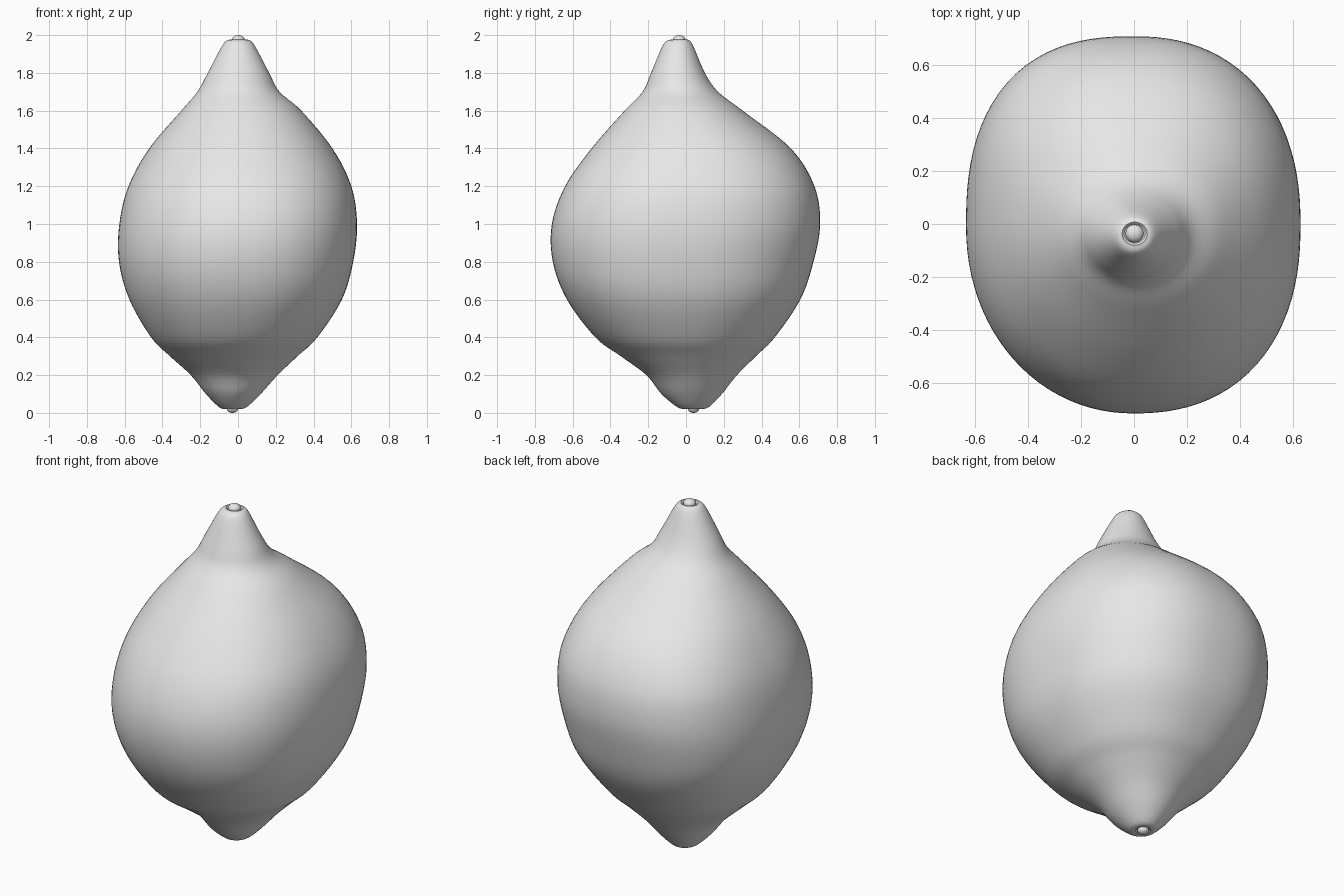
import bpy, bmesh, math

if "Cube" in bpy.data.objects:
    bpy.data.objects.remove(bpy.data.objects["Cube"], do_unlink=True)

grey = bpy.data.materials.new("plain_grey")
grey.use_nodes = True
colour = (0.8, 0.8, 0.8, 1)
grey.diffuse_color = colour
grey.node_tree.nodes["Principled BSDF"].inputs["Base Color"].default_value = colour

# Body sections: height, left and right x, front and back y
SECTIONS = [
    (0.022, -0.07, 0.01, 0.00, 0.08),
    (0.03, -0.10, 0.045, -0.045, 0.12),
    (0.10, -0.17, 0.12, -0.13, 0.19),
    (0.20, -0.25, 0.21, -0.21, 0.27),
    (0.30, -0.36, 0.315, -0.345, 0.37),
    (0.40, -0.46, 0.42, -0.48, 0.47),
    (0.60, -0.575, 0.55, -0.63, 0.605),
    (0.80, -0.63, 0.61, -0.705, 0.675),
    (1.00, -0.628, 0.63, -0.71, 0.71),
    (1.20, -0.58, 0.60, -0.64, 0.68),
    (1.40, -0.47, 0.50, -0.50, 0.555),
    (1.60, -0.30, 0.335, -0.325, 0.30),
    (1.70, -0.215, 0.22, -0.23, 0.17),
    (1.80, -0.16, 0.165, -0.185, 0.10),
    (1.95, -0.08, 0.085, -0.12, 0.035),
    (1.977, -0.045, 0.05, -0.08, 0.007),
]
STEPS, SIDES = 6, 96
# Squareness of each quarter: back left, back right, front right, front left
SQUARENESS = (2.25, 2.5, 2.05, 2.3)


def spline(a, b, c, d, t):
    return b + 0.5 * t * (c - a + t * (2 * a - 5 * b + 4 * c - d + t * (3 * (b - c) + d - a)))


def smooth_sections(rows):
    padded = [rows[0]] + rows + [rows[-1]]
    for i in range(len(rows) - 1):
        for s in range(STEPS):
            yield [spline(*v, s / STEPS) for v in zip(*padded[i:i + 4])]
    yield rows[-1]


def ring(bm, z, x0, x1, y0, y1):
    cx, cy = (x0 + x1) / 2, (y0 + y1) / 2
    rx, ry = (x1 - x0) / 2, (y1 - y0) / 2
    fullness = min(1, rx / 0.6) ** 2
    verts = []
    for k in range(SIDES):
        a = 2 * math.pi * k / SIDES
        n = 2 + (SQUARENESS[k * 4 // SIDES] - 2) * fullness
        c, s = math.cos(a), math.sin(a)
        r = (abs(c) ** n + abs(s) ** n) ** (-1 / n)
        verts.append(bm.verts.new((cx + rx * r * c, cy + ry * r * s, z)))
    return verts


def finish(bm, name, angle):
    bmesh.ops.recalc_face_normals(bm, faces=bm.faces)
    mesh = bpy.data.meshes.new(name)
    bm.to_mesh(mesh)
    bm.free()
    mesh.materials.append(grey)
    obj = bpy.data.objects.new(name, mesh)
    bpy.context.collection.objects.link(obj)
    bpy.ops.object.select_all(action="DESELECT")
    obj.select_set(True)
    bpy.context.view_layer.objects.active = obj
    bpy.ops.object.shade_smooth_by_angle(angle=math.radians(angle))


# Fruit body, lofted through the sections
bm = bmesh.new()
rings = [ring(bm, *row) for row in smooth_sections(SECTIONS)]
for low, high in zip(rings, rings[1:]):
    for k in range(SIDES):
        j = (k + 1) % SIDES
        bm.faces.new((low[k], low[j], high[j], high[k]))
caps = [bm.faces.new(rings[0]), bm.faces.new(rings[-1])]
bmesh.ops.recalc_face_normals(bm, faces=bm.faces)
# Shallow sockets in both tips
bmesh.ops.inset_individual(bm, faces=caps, thickness=0.008, depth=-0.008)
finish(bm, "fruit_body", 40)


# Small rounded buttons in the sockets
def button(name, x, y, z, radius, height):
    bm = bmesh.new()
    bmesh.ops.create_uvsphere(bm, u_segments=24, v_segments=12, radius=1)
    bmesh.ops.scale(bm, vec=(radius, radius, height), verts=bm.verts)
    bmesh.ops.translate(bm, vec=(x, y, z), verts=bm.verts)
    finish(bm, name, 60)


button("stem_button", 0.002, -0.036, 1.975, 0.034, 0.025)
button("blossom_button", -0.03, 0.04, 0.022, 0.03, 0.022)
